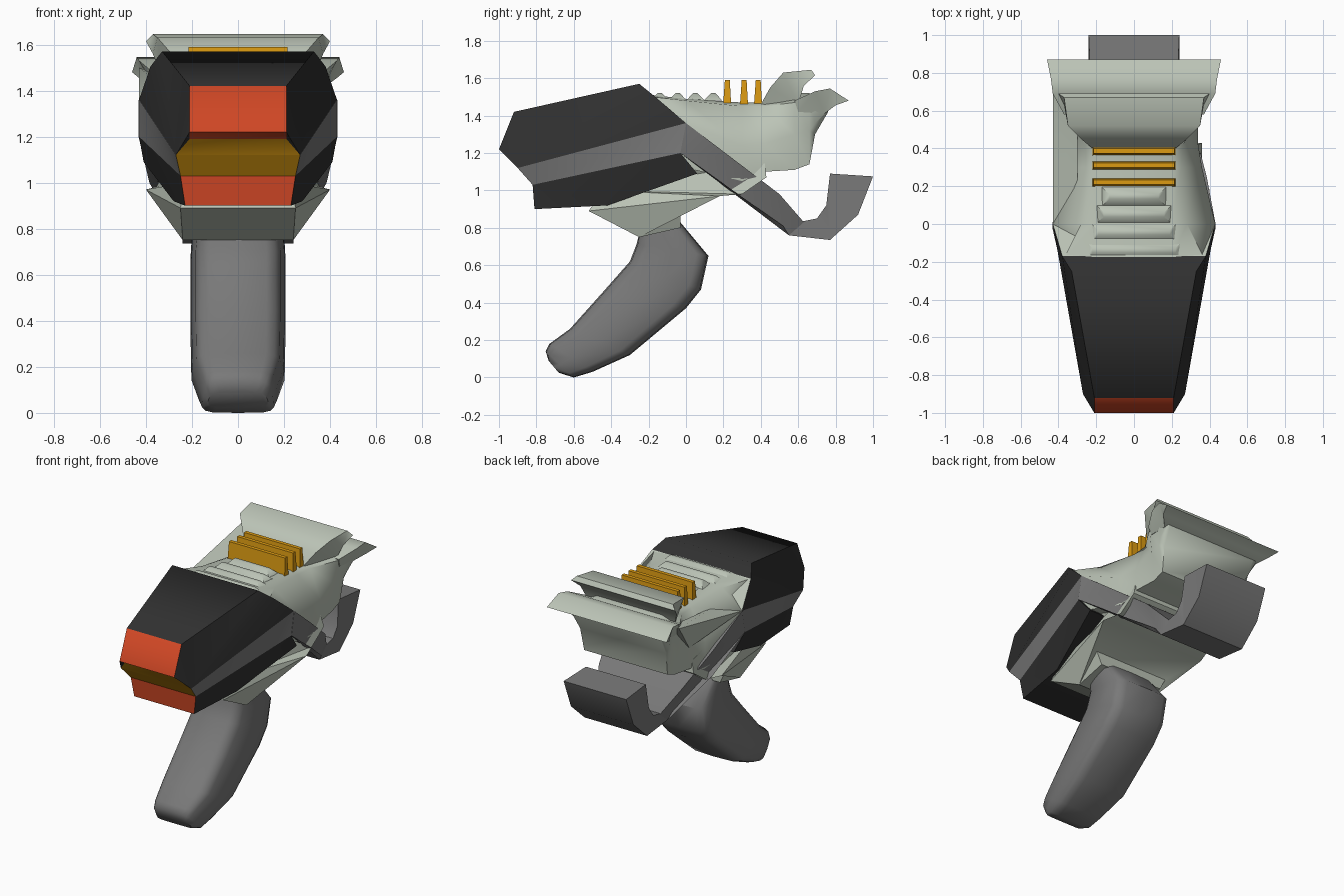
import bpy, bmesh, math
from mathutils import Vector

if "Cube" in bpy.data.objects:
    bpy.data.objects.remove(bpy.data.objects["Cube"])


def material(name, rgb):
    m = bpy.data.materials.new(name)
    m.use_nodes = True
    m.diffuse_color = (*rgb, 1)
    m.node_tree.nodes["Principled BSDF"].inputs["Base Color"].default_value = (*rgb, 1)
    return m


BLACK = material("black shell", (0.03, 0.03, 0.03))
GREY = material("mid grey", (0.19, 0.19, 0.19))
SAGE = material("pale sage", (0.5, 0.55, 0.47))
RED = material("orange red", (0.62, 0.062, 0.018))
AMBER = material("amber", (0.72, 0.33, 0.006))


def finish(bm, name, mats, angle):
    bmesh.ops.recalc_face_normals(bm, faces=bm.faces)
    mesh = bpy.data.meshes.new(name)
    bm.to_mesh(mesh)
    bm.free()
    obj = bpy.data.objects.new(name, mesh)
    bpy.context.collection.objects.link(obj)
    for m in mats:
        mesh.materials.append(m)
    bpy.ops.object.select_all(action="DESELECT")
    obj.select_set(True)
    bpy.context.view_layer.objects.active = obj
    bpy.ops.object.shade_smooth_by_angle(angle=math.radians(angle))
    return obj


def slab(name, profile, base, accents=None, angle=40):
    """Side profile of (y, z, half width); accents colour the strip after a point."""
    accents = accents or {}
    mats = [base] + list(dict.fromkeys(accents.values()))
    bm = bmesh.new()
    left = [bm.verts.new((w, y, z)) for y, z, w in profile]
    right = [bm.verts.new((-w, y, z)) for y, z, w in profile]
    n = len(profile)
    for i in range(n):
        j = (i + 1) % n
        f = bm.faces.new((left[i], left[j], right[j], right[i]))
        f.material_index = mats.index(accents.get(i, base))
    caps = [bm.faces.new(left), bm.faces.new(right[::-1])]
    bmesh.ops.triangulate(bm, faces=caps)
    return finish(bm, name, mats, angle)


def loft(name, rings, mat, angle=50):
    bm = bmesh.new()
    loops = [[bm.verts.new(p) for p in ring] for ring in rings]
    for a, b in zip(loops, loops[1:]):
        for i in range(len(a)):
            j = (i + 1) % len(a)
            bm.faces.new((a[i], a[j], b[j], b[i]))
    bm.faces.new(loops[0])
    bm.faces.new(loops[-1][::-1])
    return finish(bm, name, [mat], angle)


# Front shell: dark hood, grey side band, dark lower jaw
slab("upper_shell", [(-.25, 1.57, .33), (-.92, 1.42, .21), (-1, 1.22, .21),
                     (-.94, 1.19, .21), (-.9, 1.12, .27), (0, 1.36, .43),
                     (-.17, 1.505, .38)],
     BLACK, {1: RED, 2: RED, 3: AMBER, 5: SAGE}, 62)
slab("side_band", [(-.9, 1.12, .27), (-.82, 1.03, .25), (-.03, 1.2, .43),
                   (0, 1.36, .43)], GREY, {0: AMBER})
slab("lower_shell", [(-.82, 1.03, .25), (-.81, .9, .23), (-.42, .92, .28),
                     (.06, 1.09, .41), (-.03, 1.2, .43)], BLACK, {0: RED})

# Central body below the shell
slab("lower_body", [(-.52, .89, .25), (-.25, .75, .24), (-.03, .8, .24),
                    (-.03, .88, .28), (.18, .97, .4), (.3, .98, .36),
                    (.43, 1.07, .36), (.42, 1.15, .34), (0, 1.34, .4),
                    (-.1, 1.15, .35), (-.45, 1.0, .23)], SAGE)

# Upper body: half sections (x, z) at each station along y
stations = {
    -.18: [(.2, 1.51), (.37, 1.5), (.36, 1.3), (.33, 1.12)],
    0: [(.2, 1.49), (.28, 1.48), (.43, 1.36), (.4, 1.12)],
    .3: [(.2, 1.47), (.25, 1.45), (.36, 1.24), (.35, 1.05)],
    .42: [(.2, 1.47), (.26, 1.45), (.34, 1.25), (.34, 1.1)],
    .58: [(.25, 1.52), (.36, 1.47), (.34, 1.3), (.32, 1.11)],
    .66: [(.25, 1.52), (.37, 1.46), (.35, 1.32), (.32, 1.14)],
    .69: [(.25, 1.5), (.38, 1.46), (.36, 1.36), (.33, 1.3)],
    .76: [(.3, 1.48), (.4, 1.46), (.37, 1.43), (.34, 1.42)],
}
loft("upper_body", [[(x, y, z) for x, z in half] + [(-x, y, z) for x, z in half[::-1]]
                    for y, half in stations.items()], SAGE)

# Right web that joins the flank to the rear fin
bm = bmesh.new()
for p in [(-.43, 0, 1.36), (-.43, .69, 1.5), (-.34, .45, 1.25),
          (-.3, .1, 1.4), (-.3, .65, 1.45)]:
    bm.verts.new(p)
bmesh.ops.convex_hull(bm, input=bm.verts[:])
finish(bm, "side_web", [SAGE], 40)

# Flared rear fins
slab("upper_fin", [(.4, 1.46, .22), (.45, 1.55, .28), (.52, 1.63, .35),
                   (.67, 1.645, .37), (.69, 1.615, .4), (.63, 1.56, .37),
                   (.6, 1.46, .33)], SAGE, angle=55)
slab("rear_fin", [(.58, 1.48, .37), (.69, 1.53, .43), (.77, 1.545, .44),
                  (.87, 1.48, .46), (.8, 1.455, .43), (.74, 1.41, .37),
                  (.6, 1.42, .36)], SAGE, angle=55)

# Amber cooling plates and small ridges along the top
for i, y in enumerate((.22, .31, .385)):
    slab(f"cooling_plate_{i + 1}", [(y - .022, 1.45, .22), (y - .012, 1.59, .215),
                                    (y + .014, 1.59, .215), (y + .022, 1.45, .22)], AMBER)
for i in range(4):
    y = -.14 + .095 * i
    w = .26 - .03 * i
    slab(f"top_ridge_{i + 1}", [(y - .05, 1.48, w), (y - .012, 1.52, w - .04),
                                (y + .012, 1.52, w - .04), (y + .05, 1.48, w)],
         SAGE, angle=60)

# Rear brace and shoulder pad
slab("rear_brace", [(0, 1.36, .432), (.25, 1.17, .385), (.5, .98, .32),
                    (.63, .83, .24), (.55, .76, .24), (.52, .81, .28),
                    (.25, 1.0, .385), (-.03, 1.2, .432)], GREY)
slab("shoulder_pad", [(.6, .83, .24), (.7, .85, .24), (.75, .92, .24),
                      (.77, 1.09, .23), (1, 1.075, .24), (.92, .87, .24),
                      (.77, .735, .24), (.55, .76, .24)], GREY)

# Grip: rounded box sections between front and back edge points (y, z)
grip = [((-.25, .77), (-.03, .83), .21), ((-.265, .71), (.12, .65), .22),
        ((-.3, .62), (.08, .47), .22), ((-.45, .45), (0, .37), .22),
        ((-.62, .26), (-.3, .12), .215), ((-.73, .18), (-.5, .03), .18),
        ((-.75, .14), (-.6, 0), .165), ((-.735, .09), (-.68, .025), .14)]


def power(v):
    return math.copysign(abs(v) ** .42, v) if abs(v) > .001 else 0


rings = []
for front, back, w in grip:
    a, b = Vector((0, *front)), Vector((0, *back))
    ring = []
    for k in range(16):
        t = math.tau * k / 16
        along = power(math.cos(t))
        ring.append((a + b) / 2 + (b - a) / 2 * along
                    + Vector((w * (.92 + .08 * along) * power(math.sin(t)), 0, 0)))
    rings.append(ring)
loft("grip", rings, GREY)
